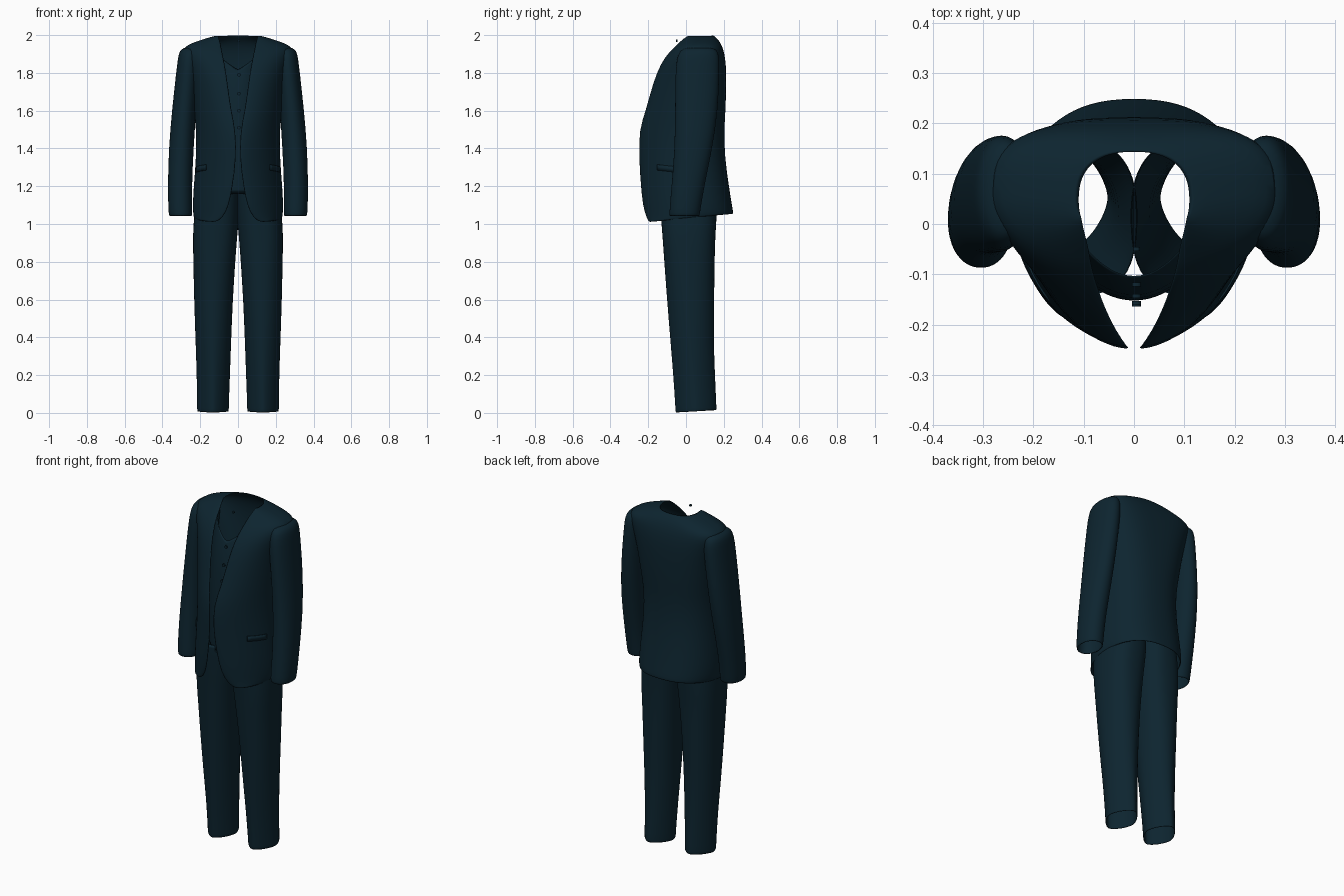
import bpy, math
from mathutils import Vector

cube = bpy.data.objects.get("Cube")
if cube:
    bpy.data.objects.remove(cube)

cloth = bpy.data.materials.new("dark navy cloth")
cloth.diffuse_color = (0.004, 0.018, 0.029, 1)
cloth.use_nodes = True
cloth.node_tree.nodes["Principled BSDF"].inputs["Base Color"].default_value = (0.004, 0.018, 0.029, 1)


def power(v, p):
    return math.copysign(abs(v) ** p, v)


def finish(name, verts, faces, subdivide=1, thick=0.0):
    mesh = bpy.data.meshes.new(name)
    mesh.from_pydata(verts, [], faces)
    mesh.materials.append(cloth)
    obj = bpy.data.objects.new(name, mesh)
    bpy.context.collection.objects.link(obj)
    if thick:
        mod = obj.modifiers.new("thickness", 'SOLIDIFY')
        mod.thickness = thick
        mod.offset = -1
    if subdivide:
        mod = obj.modifiers.new("smooth", 'SUBSURF')
        mod.levels = mod.render_levels = subdivide
    for o in bpy.context.selected_objects:
        o.select_set(False)
    obj.select_set(True)
    bpy.context.view_layer.objects.active = obj
    bpy.ops.object.shade_smooth_by_angle(angle=math.radians(50))


def loft(name, rings, closed, thick=0.006, cap=False):
    n = len(rings[0])
    verts = [p for ring in rings for p in ring]
    faces = []
    for r in range(len(rings) - 1):
        for i in range(n if closed else n - 1):
            j = (i + 1) % n
            faces.append((r * n + i, r * n + j, r * n + n + j, r * n + n + i))
    if cap:
        faces.append(tuple(range(len(verts) - n, len(verts))))
    finish(name, verts, faces, thick=thick)


# Jacket body: height, half width, side y, front y, back y, half opening
jacket_rows = [
    (1.01, .232, .0, -.195, .25, .12), (1.03, .238, .0, -.21, .25, .08),
    (1.1, .24, .0, -.23, .24, .047), (1.2, .235, .0, -.24, .228, .028),
    (1.35, .222, .0, -.25, .206, .008), (1.5, .222, .01, -.25, .202, .012),
    (1.6, .232, .02, -.214, .21, .036), (1.75, .245, .04, -.175, .214, .055),
    (1.85, .268, .05, -.135, .212, .07), (1.91, .29, .06, -.09, .202, .083),
    (1.938, .284, .063, -.06, .192, .088), (1.958, .245, .06, -.04, .183, .092),
    (1.98, .18, .055, -.015, .168, .1), (2.0, .108, .05, .015, .145, .106)]


def jacket_point(row, t):
    z, a, c, f, b, e = row
    co, si = abs(math.cos(t)), math.sin(t)
    # sections grow squarer towards the shoulders
    square = min(1, max(0, (z - 1.5) / .4)) * min(1, (2.0 - z) / .06)
    if si < 0:
        p = 1.17 - .22 * square
        x, y = e + (a - e) * power(co, p), c + (c - f) * power(si, p)
    else:
        p = .85 - .2 * square
        x, y = a * power(co, p), c + (b - c) * power(si, p)
    z += .1 * (y + .2) * max(0, (1.2 - z) / .2)
    return x, y, z


half = 20
rings = []
for row in jacket_rows:
    left = [jacket_point(row, -math.pi / 2 + math.pi * i / half) for i in range(half + 1)]
    rings.append(left + [(-x, y, z) for x, y, z in reversed(left[:-1])])
loft("jacket_body", rings, closed=False)


def oval(cx, cy, rx, ry, z, p, tilt):
    ring = []
    for i in range(28):
        t = 2 * math.pi * i / 28
        y = cy + ry * power(math.sin(t), p)
        ring.append((cx + rx * power(math.cos(t), p), y, z + tilt * (y - cy)))
    return ring


# Sleeves: height, centre x, centre y, radius x, radius y
sleeve_rows = [
    (1.042, .304, -.008, .061, .08), (1.07, .305, -.006, .064, .082),
    (1.2, .308, .01, .064, .087), (1.4, .301, .04, .066, .1),
    (1.6, .286, .056, .064, .114), (1.8, .266, .06, .062, .117),
    (1.88, .26, .064, .058, .113), (1.915, .258, .067, .052, .1),
    (1.936, .25, .07, .038, .075)]

# Trouser legs: height, inner x, outer x, front y, back y, section power (over 1 gives a crease)
leg_rows = [
    (.007, .048, .217, -.056, .162, 1.28), (.04, .048, .217, -.058, .162, 1.28),
    (.2, .042, .219, -.068, .154, 1.22), (.4, .035, .226, -.085, .147, 1.08),
    (.6, .027, .233, -.101, .15, 1.0), (.8, .014, .237, -.116, .152, .9),
    (.95, .003, .24, -.126, .156, .8), (1.05, -.008, .232, -.135, .165, .8),
    (1.2, -.008, .21, -.145, .165, .8)]

for side, label in ((1, "left"), (-1, "right")):
    order = slice(None, None, side)
    sleeve = [oval(side * cx, cy, side * rx, ry, z, .95, 0)[order] for z, cx, cy, rx, ry in sleeve_rows]
    loft(label + "_sleeve", sleeve, closed=True, cap=True)
    leg = [oval(side * (i + o) / 2, (f + b) / 2, side * (o - i) / 2, (b - f) / 2, z, p,
                .06 if z < .02 else 0)[order]
           for z, i, o, f, b, p in leg_rows]
    loft(label + "_trouser_leg", leg, closed=True, thick=.004)

# Waistcoat front: curved panel with a shallow neckline
panel = []
for z, y, w in ((1.15, -.15, .17), (1.35, -.155, .17), (1.55, -.15, .17), (1.7, -.135, .16), (1.82, -.105, .14)):
    panel.append([(w * k / 6, y + .12 * (k / 6) ** 2, z + .1 * abs(k / 6) * (z > 1.6)) for k in range(-6, 7)])
loft("waistcoat_front", panel, closed=False, thick=.004)


# Buttons: small discs facing forward
def button(name, x, y, z, radius):
    bpy.ops.mesh.primitive_cylinder_add(vertices=14, radius=radius, depth=.008,
                                        location=(x, y, z), rotation=(math.pi / 2, 0, 0))
    obj = bpy.context.object
    obj.name = name
    obj.data.materials.append(cloth)


for k, (y, z) in enumerate(((-.12, 1.79), (-.143, 1.69), (-.157, 1.6), (-.16, 1.51))):
    button("waistcoat_button_%d" % (k + 1), .005, y, z, .009)
button("collar_button", .005, -.05, 1.97, .007)
for k, z in enumerate((1.41, 1.27)):
    button("jacket_button_%d" % (k + 1), -.03, -.24, z, .011)


# Pocket flaps: thin plates following the jacket front
def flap(name, side):
    low, high = [], []
    for k in range(7):
        x, y, _ = jacket_point((1.3, .227, .0, -.246, .215, .016), -math.pi / 2 + .85 + .08 * k)
        out = Vector((x, y, 0)).normalized() * .004
        z = 1.285 - .002 * k
        low.append((side * (x + out.x), y + out.y, z))
        high.append((side * (x + out.x), y + out.y, z + .03))
    verts = low[::side] + high[::side]
    finish(name, verts, [(i, i + 1, i + 8, i + 7) for i in range(6)], subdivide=0, thick=.004)


for side, label in ((1, "left"), (-1, "right")):
    flap(label + "_pocket_flap", side)
